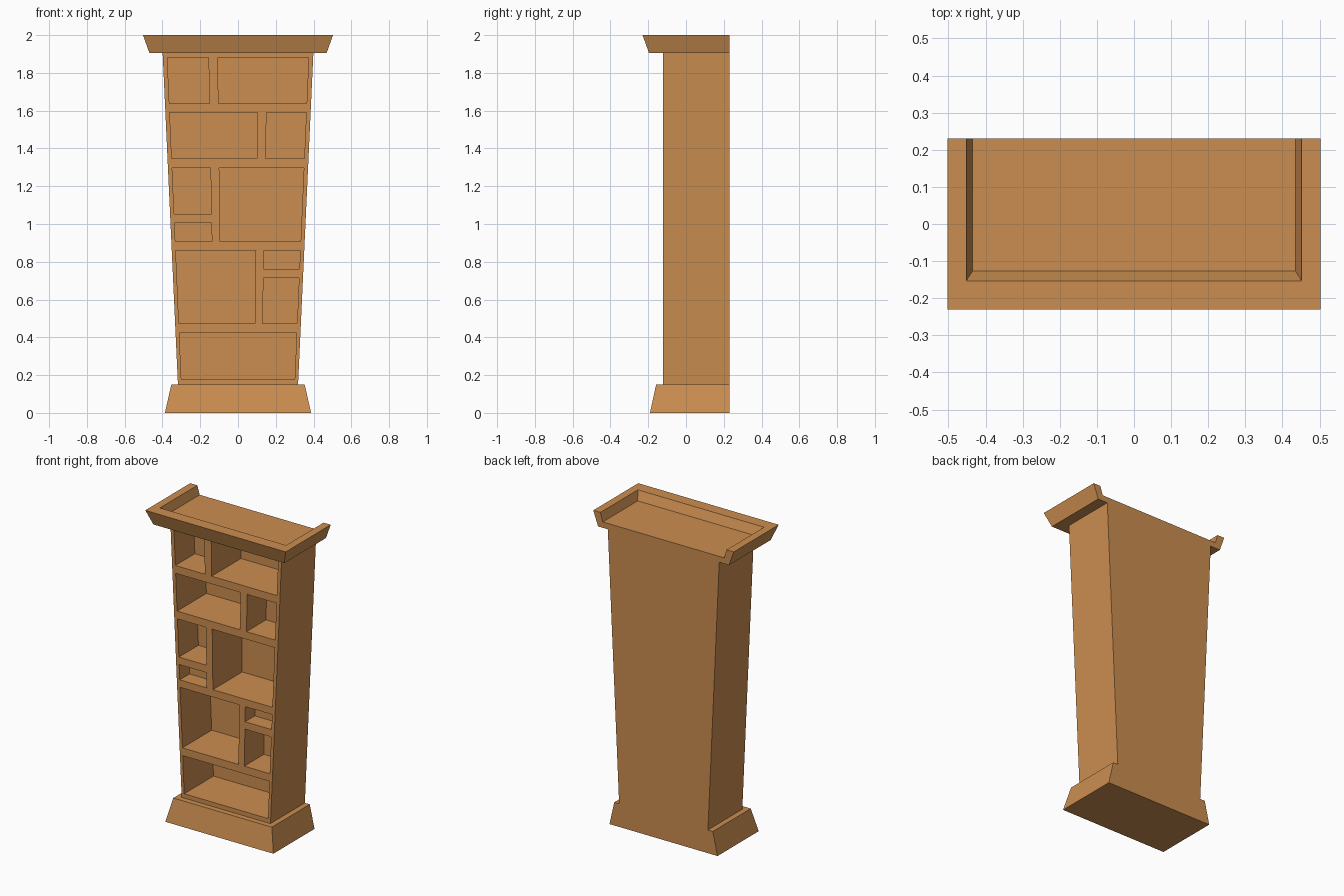
import bpy, bmesh

if "Cube" in bpy.data.objects:
    bpy.data.objects.remove(bpy.data.objects["Cube"])

wood = bpy.data.materials.new("warm wood")
wood.diffuse_color = (0.60, 0.27, 0.08, 1)
wood.use_nodes = True
wood.node_tree.nodes["Principled BSDF"].inputs["Base Color"].default_value = wood.diffuse_color

BACK = 0.23     # flush back plane
FRONT = -0.122  # front of the cabinet body


def add_taper(bm, lower, upper):
    """Six-sided block; each level is (x0, x1, y0, y1, z)."""
    rings = []
    for x0, x1, y0, y1, z in (lower, upper):
        rings.append([bm.verts.new(p) for p in
                      ((x0, y0, z), (x1, y0, z), (x1, y1, z), (x0, y1, z))])
    a, b = rings
    bm.faces.new(a[::-1])
    bm.faces.new(b)
    for i in range(4):
        j = (i + 1) % 4
        bm.faces.new((a[i], a[j], b[j], b[i]))


def make(name, blocks):
    bm = bmesh.new()
    for lower, upper in blocks:
        add_taper(bm, lower, upper)
    me = bpy.data.meshes.new(name)
    bm.to_mesh(me)
    bm.free()
    me.materials.append(wood)
    ob = bpy.data.objects.new(name, me)
    bpy.context.collection.objects.link(ob)
    return ob


def carve(ob, cutter):
    """Subtract the cutter, bake the result and drop the cutter."""
    mod = ob.modifiers.new("carve", 'BOOLEAN')
    mod.operation = 'DIFFERENCE'
    mod.solver = 'EXACT'
    mod.object = cutter
    cutter.hide_render = True
    dg = bpy.context.evaluated_depsgraph_get()
    baked = bpy.data.meshes.new_from_object(ob.evaluated_get(dg))
    ob.modifiers.clear()
    ob.data = baked
    bpy.data.objects.remove(cutter)


def half_width(z):
    """Half width of the body, which widens upwards."""
    return 0.318 + (z - 0.15) / 1.755 * 0.081


# plinth
make("plinth", [((-0.387, 0.387, -0.191, BACK, 0),
                 (0.353 * -1, 0.353, -0.158, BACK, 0.15))])

# cabinet body
w0, w1 = half_width(0.15), half_width(1.905)
body = make("cabinet_body", [((-w0, w0, FRONT, BACK, 0.15),
                              (-w1, w1, FRONT, BACK, 1.905))])

# compartments: left and right as a fraction of half width, z range, depth
E, N, M = 0.94, 0.392, 0.268
cubbies = [
    (-E, -N, 1.639, 1.881, 0.2), (-M, E, 1.639, 1.881, 0.3),
    (-E, M, 1.347, 1.589, 0.3), (N, E, 1.347, 1.589, 0.2),
    (-E, -N, 1.053, 1.297, 0.2), (-E, -N, 0.907, 1.005, 0.1),
    (-M, E, 0.907, 1.297, 0.3),
    (-E, M, 0.472, 0.859, 0.3), (N, E, 0.761, 0.859, 0.1),
    (N, E, 0.472, 0.713, 0.2),
    (-E, E, 0.178, 0.422, 0.3),
]
blocks = []
for l, r, z0, z1, d in cubbies:
    blocks.append([(l * half_width(z), r * half_width(z), FRONT - 0.1, FRONT + d, z)
                   for z in (z0, z1)])
carve(body, make("compartment_cutter", blocks))

# flared top with a sunken tray, open at the back
crown = make("crown_tray", [((-0.469, 0.469, -0.196, BACK, 1.905),
                             (-0.503, 0.503, -0.23, BACK, 2.0))])
carve(crown, make("tray_cutter", [((-0.435, 0.435, -0.127, 0.4, 1.943),
                                   (-0.469, 0.469, -0.179, 0.4, 2.057))]))
